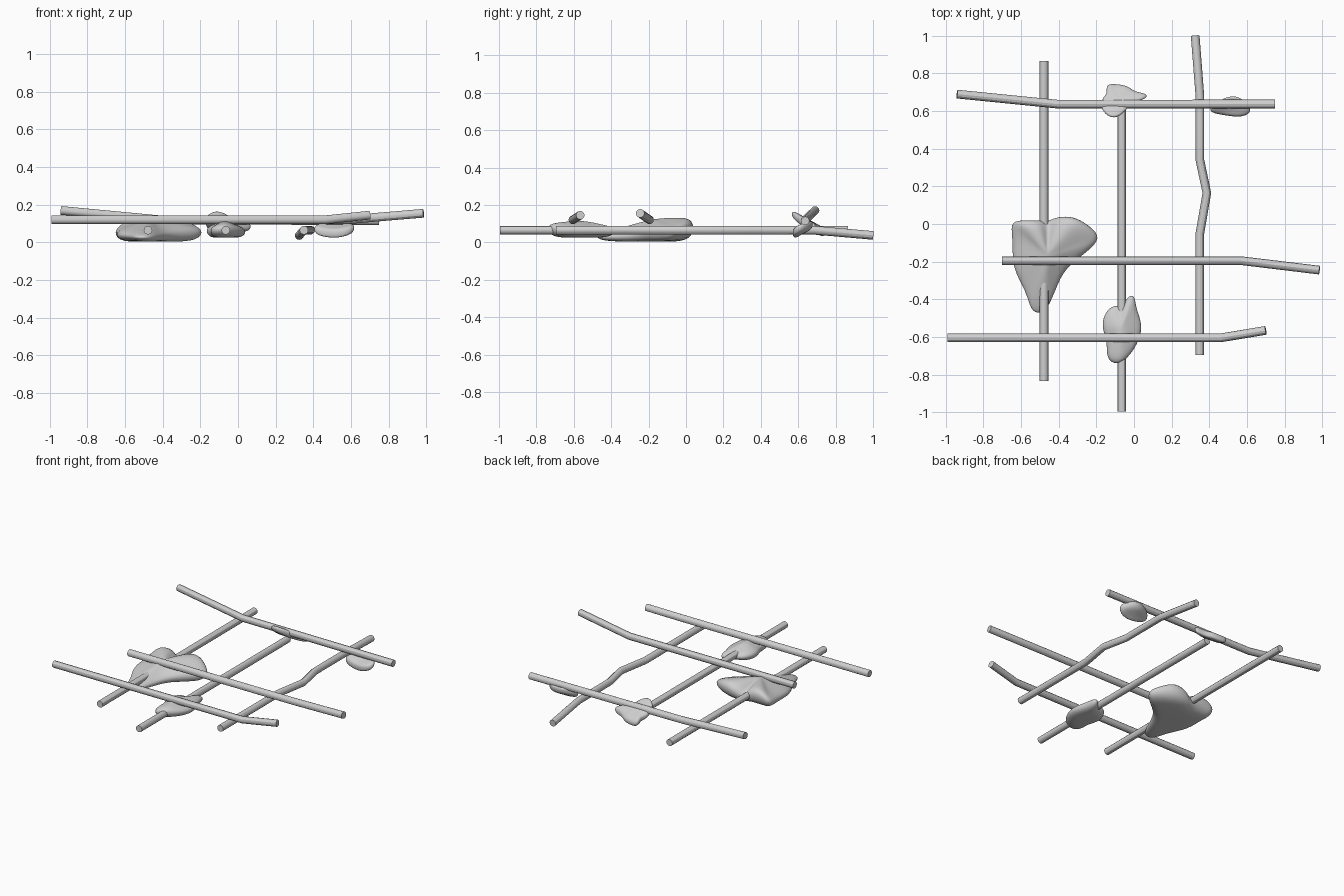
import bpy
import bmesh
from mathutils import Vector

default_cube = bpy.data.objects.get("Cube")
if default_cube:
    bpy.data.objects.remove(default_cube, do_unlink=True)

BAR_RADIUS = 0.023

# One plain light grey for everything
grey = bpy.data.materials.new("light_grey")
grey.use_nodes = True
grey.diffuse_color = (0.62, 0.62, 0.62, 1)
grey.node_tree.nodes["Principled BSDF"].inputs["Base Color"].default_value = grey.diffuse_color


def select_only(obj):
    bpy.ops.object.select_all(action="DESELECT")
    obj.select_set(True)
    bpy.context.view_layer.objects.active = obj


def make_bar(name, path):
    """Round capped rod swept along a bent path."""
    curve = bpy.data.curves.new(name, "CURVE")
    curve.dimensions = "3D"
    curve.bevel_depth = BAR_RADIUS
    curve.bevel_resolution = 4
    curve.use_fill_caps = True
    spline = curve.splines.new("POLY")
    spline.points.add(len(path) - 1)
    for point, location in zip(spline.points, path):
        point.co = (*location, 1)
    obj = bpy.data.objects.new(name, curve)
    bpy.context.collection.objects.link(obj)
    curve.materials.append(grey)
    select_only(obj)
    bpy.ops.object.convert(target="MESH")
    bpy.ops.object.shade_smooth_by_angle()


def make_lump(name, rim, centre, low=0.0, thickness=None, base_scale=0.8):
    """Broken concrete: rim points carry the upper height, centre is the crown.
    With a thickness the underside follows the top, otherwise it is flat."""
    centre = Vector(centre)
    rim = [Vector(p) for p in rim]

    def under(p):
        return p.z - thickness if thickness else low

    bm = bmesh.new()
    # inner top, top edge, waist and underside rings
    inner = [centre.lerp(p, 0.55) for p in rim]
    edge = [centre.lerp(p, 0.98) for p in rim]
    waist, bottom = [], []
    for p in rim:
        outer = centre.lerp(p, 1.03)
        waist.append(Vector((outer.x, outer.y, (p.z + under(p)) / 2)))
        base = centre.lerp(p, base_scale)
        bottom.append(Vector((base.x, base.y, under(p))))
    loops = [[bm.verts.new(p) for p in ring] for ring in (inner, edge, waist, bottom)]
    count = len(rim)
    crown = bm.verts.new(centre)
    root = bm.verts.new((centre.x, centre.y, under(centre)))
    for i in range(count):
        j = (i + 1) % count
        bm.faces.new((crown, loops[0][i], loops[0][j]))
        for upper, lower in zip(loops, loops[1:]):
            bm.faces.new((upper[i], lower[i], lower[j], upper[j]))
        bm.faces.new((root, loops[-1][j], loops[-1][i]))
    bmesh.ops.recalc_face_normals(bm, faces=bm.faces)
    mesh = bpy.data.meshes.new(name)
    bm.to_mesh(mesh)
    bm.free()
    mesh.materials.append(grey)
    obj = bpy.data.objects.new(name, mesh)
    bpy.context.collection.objects.link(obj)
    subdivision = obj.modifiers.new("rounding", "SUBSURF")
    subdivision.levels = subdivision.render_levels = 2
    select_only(obj)
    bpy.ops.object.shade_smooth()


# Upper rods, running across
make_bar("front_cross_rod", [(-0.99, -0.605, 0.12), (0.46, -0.605, 0.12), (0.7, -0.565, 0.145)])
make_bar("middle_cross_rod", [(-0.7, -0.195, 0.12), (0.57, -0.195, 0.12), (0.985, -0.245, 0.155)])
make_bar("back_cross_rod", [(-0.94, 0.69, 0.17), (-0.41, 0.637, 0.12), (0.75, 0.637, 0.115)])

# Lower rods, running front to back
make_bar("right_long_rod", [(-0.478, -0.835, 0.065), (-0.478, 0.865, 0.065)])
make_bar("centre_long_rod", [(-0.065, -0.995, 0.065), (-0.065, 0.64, 0.065)])
make_bar("left_long_rod", [(0.35, -0.695, 0.065), (0.35, -0.05, 0.065), (0.387, 0.165, 0.065),
                           (0.35, 0.34, 0.065), (0.35, 0.68, 0.065), (0.325, 1.0, 0.037)])

# Concrete lumps clinging to the crossings
make_lump("large_concrete_lump", [
    (-0.66, 0.01, 0.08), (-0.6, 0.02, 0.13), (-0.5, 0.02, 0.13), (-0.46, 0.01, 0.06),
    (-0.41, 0.04, 0.11), (-0.32, 0.04, 0.14), (-0.25, 0, 0.12), (-0.18, -0.06, 0.08),
    (-0.21, -0.12, 0.08), (-0.35, -0.22, 0.07), (-0.4, -0.3, 0.05), (-0.45, -0.44, 0.04),
    (-0.5, -0.48, 0.04), (-0.55, -0.46, 0.04), (-0.57, -0.36, 0.05), (-0.65, -0.23, 0.06),
    (-0.64, -0.1, 0.07)], (-0.46, -0.17, 0.13), low=0.004, base_scale=0.85)
make_lump("front_concrete_lump", [
    (-0.165, -0.49, 0.08), (-0.12, -0.43, 0.08), (-0.07, -0.44, 0.07), (-0.03, -0.38, 0.08),
    (0.005, -0.375, 0.08), (0.01, -0.45, 0.08), (0.05, -0.54, 0.07), (0.02, -0.64, 0.08),
    (-0.04, -0.72, 0.1), (-0.09, -0.75, 0.1), (-0.15, -0.72, 0.08), (-0.14, -0.62, 0.08),
    (-0.17, -0.56, 0.08)], (-0.07, -0.56, 0.12), low=0.025)
make_lump("back_concrete_lump", [
    (-0.17, 0.67, 0.11), (-0.14, 0.69, 0.1), (-0.15, 0.74, 0.08), (-0.11, 0.745, 0.07),
    (-0.03, 0.735, 0.08), (0, 0.7, 0.09), (0.07, 0.695, 0.1), (0.07, 0.665, 0.11),
    (-0.02, 0.64, 0.12), (-0.06, 0.58, 0.16), (-0.12, 0.555, 0.18),
    (-0.18, 0.61, 0.15)], (-0.08, 0.65, 0.125), thickness=0.05, base_scale=0.9)
make_lump("left_concrete_lump", [
    (0.4, 0.62, 0.1), (0.48, 0.675, 0.12), (0.56, 0.685, 0.12), (0.64, 0.605, 0.1),
    (0.58, 0.565, 0.075), (0.5, 0.575, 0.065), (0.405, 0.59, 0.08)],
    (0.52, 0.62, 0.09), thickness=0.05, base_scale=0.9)
